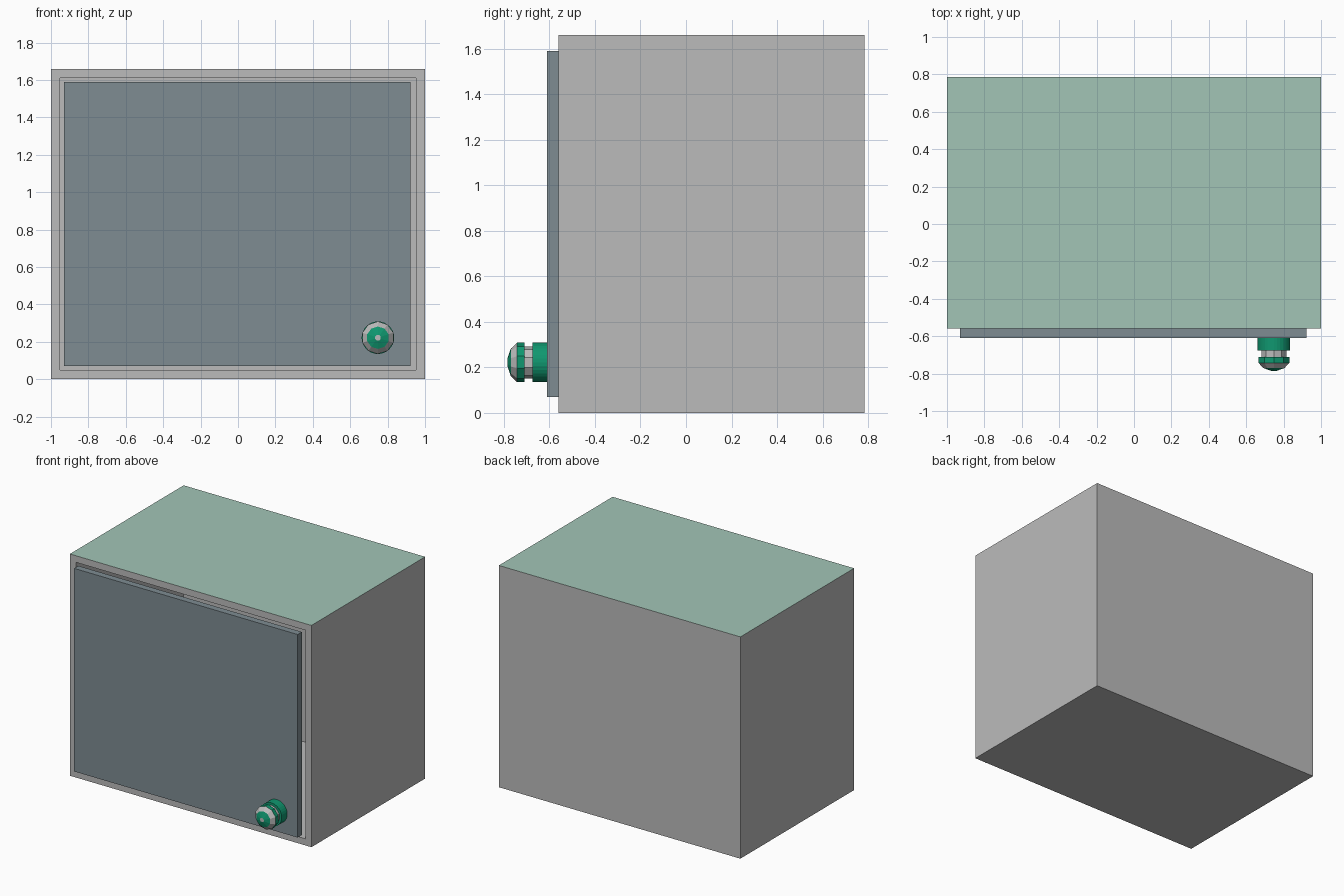
import bpy, bmesh, math

if "Cube" in bpy.data.objects:
    bpy.data.objects.remove(bpy.data.objects["Cube"])


def material(name, rgb):
    m = bpy.data.materials.new(name)
    m.diffuse_color = (*rgb, 1)
    m.use_nodes = True
    m.node_tree.nodes["Principled BSDF"].inputs["Base Color"].default_value = m.diffuse_color
    return m


GREY = material("light grey", (0.5, 0.5, 0.5))
MINT = material("pale green", (0.36, 0.56, 0.47))
SLATE = material("slate blue", (0.21, 0.265, 0.29))
GREEN = material("bright green", (0.005, 0.31, 0.16))


def finish(name, bm, mats):
    me = bpy.data.meshes.new(name)
    bm.to_mesh(me)
    bm.free()
    for m in mats:
        me.materials.append(m)
    ob = bpy.data.objects.new(name, me)
    bpy.context.collection.objects.link(ob)
    return ob


def box(lo, hi):
    bm = bmesh.new()
    bmesh.ops.create_cube(bm, size=1)
    for v in bm.verts:
        v.co = [lo[i] if v.co[i] < 0 else hi[i] for i in range(3)]
    return bm


def turned(name, cx, cz, sides, rings, colours, turn=0.0):
    """Solid turned about the y axis; rings are (y, radius), one colour per band, then the end cap."""
    bm = bmesh.new()
    loops = []
    for y, r in rings:
        angles = [math.tau * (i + turn) / sides for i in range(sides)]
        loops.append([bm.verts.new((cx + r * math.sin(a), y, cz + r * math.cos(a))) for a in angles])
    for k, (a, b) in enumerate(zip(loops, loops[1:])):
        for i in range(sides):
            j = (i + 1) % sides
            bm.faces.new((a[i], a[j], b[j], b[i])).material_index = colours[k]
    bm.faces.new(loops[-1]).material_index = colours[-1]
    bm.faces.new(loops[0])
    bmesh.ops.recalc_face_normals(bm, faces=bm.faces)
    return finish(name, bm, [GREEN, GREY])


# Cabinet: hollow behind the door, top painted pale green
bm = box((-1, -0.56, 0), (1, 0.785, 1.66))
bm.normal_update()
for f in bm.faces:
    f.material_index = 1 if f.normal.z > 0.5 else 0
front = min(bm.faces, key=lambda f: f.calc_center_median().y)
bmesh.ops.inset_region(bm, faces=[front], thickness=0.07)
res = bmesh.ops.extrude_face_region(bm, geom=[front])
bmesh.ops.translate(bm, verts=[v for v in res["geom"] if isinstance(v, bmesh.types.BMVert)], vec=(0, 1.27, 0))
if front.is_valid:
    bmesh.ops.delete(bm, geom=[front], context="FACES_ONLY")
bmesh.ops.recalc_face_normals(bm, faces=bm.faces)
finish("cabinet", bm, [GREY, MINT])

# Door panel
finish("door", box((-0.93, -0.61, 0.07), (0.921, -0.56, 1.59)), [SLATE])

# Knob: round base, then faceted neck and cap
turned("knob_base", 0.748, 0.222, 32, [(-0.605, 0.087), (-0.675, 0.087)], [0, 0])
turned("knob_cap", 0.748, 0.222, 10,
       [(-0.675, 0.07), (-0.71, 0.07), (-0.71, 0.087), (-0.742, 0.087), (-0.77, 0.06), (-0.785, 0.016)],
       [1, 0, 0, 1, 0, 1])
